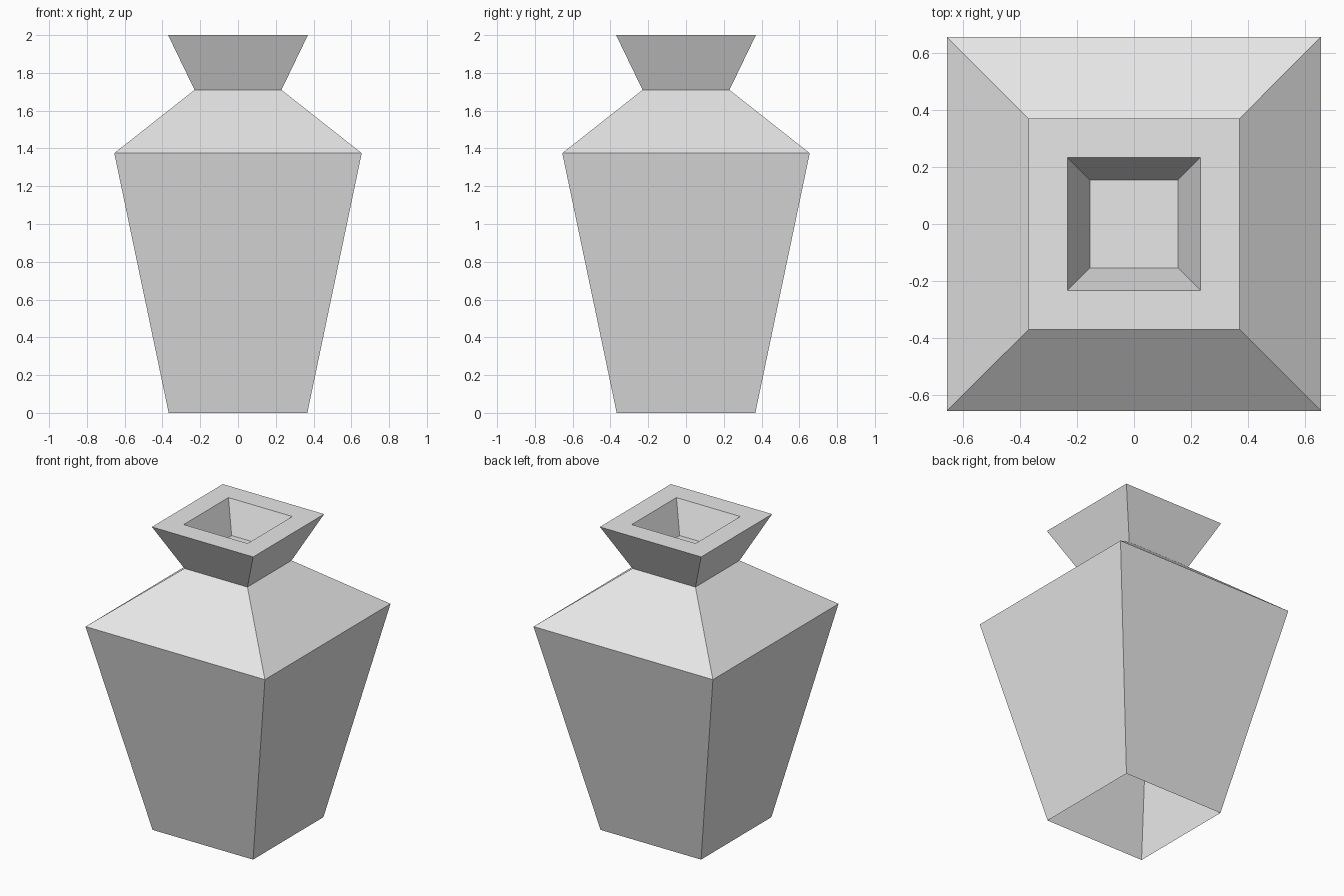
import bpy
import bmesh

cube = bpy.data.objects.get("Cube")
if cube:
    bpy.data.objects.remove(cube, do_unlink=True)

# Single plain grey finish
grey = bpy.data.materials.new("light_grey")
grey.use_nodes = True
colour = (0.8, 0.8, 0.8, 1.0)
grey.diffuse_color = colour
grey.node_tree.nodes["Principled BSDF"].inputs["Base Color"].default_value = colour

# Square section profile (half width, height): open foot up to the rim, then into the mouth
PROFILE = [
    (0.367, 0.0),    # foot
    (0.655, 1.375),  # shoulder
    (0.23, 1.71),    # neck
    (0.37, 2.0),     # outer rim
    (0.233, 2.0),    # inner rim
    (0.155, 1.80),   # mouth floor
]
CORNERS = [(-1, -1), (1, -1), (1, 1), (-1, 1)]


def loft_square(name, profile, material):
    """Join square rings into a flat-faced shell, closed at the last ring."""
    bm = bmesh.new()
    rings = [[bm.verts.new((half * x, half * y, z)) for x, y in CORNERS]
             for half, z in profile]
    for low, high in zip(rings, rings[1:]):
        for i in range(4):
            j = (i + 1) % 4
            bm.faces.new((low[i], low[j], high[j], high[i]))
    bm.faces.new(rings[-1])
    mesh = bpy.data.meshes.new(name)
    bm.to_mesh(mesh)
    bm.free()
    mesh.materials.append(material)
    obj = bpy.data.objects.new(name, mesh)
    bpy.context.collection.objects.link(obj)
    return obj


loft_square("square_vase", PROFILE, grey)
